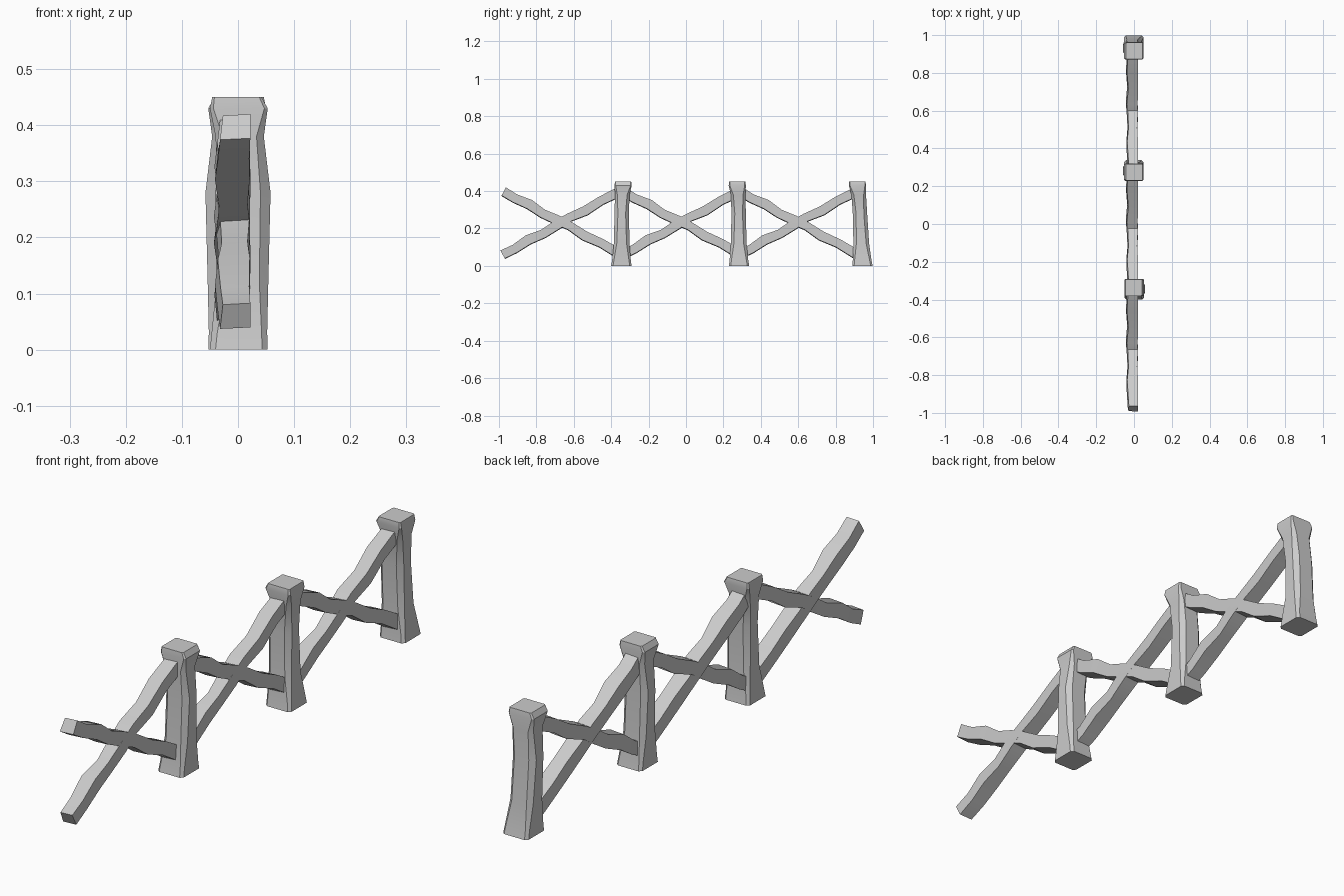
import bpy
import math

cube = bpy.data.objects.get("Cube")
if cube:
    bpy.data.objects.remove(cube)

GREY = (0.6, 0.6, 0.6, 1)
wood = bpy.data.materials.new("grey wood")
wood.use_nodes = True
wood.diffuse_color = GREY
wood.node_tree.nodes["Principled BSDF"].inputs["Base Color"].default_value = GREY


def loft(name, rings):
    """Skin a list of equal-sized closed rings and cap both ends."""
    n = len(rings[0])
    verts = [p for ring in rings for p in ring]
    faces = [(r * n + i, r * n + (i + 1) % n, (r + 1) * n + (i + 1) % n, (r + 1) * n + i)
             for r in range(len(rings) - 1) for i in range(n)]
    faces += [tuple(reversed(range(n))), tuple(range(len(verts) - n, len(verts)))]
    mesh = bpy.data.meshes.new(name)
    mesh.from_pydata(verts, [], faces)
    mesh.materials.append(wood)
    obj = bpy.data.objects.new(name, mesh)
    bpy.context.collection.objects.link(obj)
    bpy.ops.object.select_all(action='DESELECT')
    bpy.context.view_layer.objects.active = obj
    obj.select_set(True)
    bpy.ops.object.mode_set(mode='EDIT')
    bpy.ops.mesh.select_all(action='SELECT')
    bpy.ops.mesh.normals_make_consistent(inside=False)
    bpy.ops.object.mode_set(mode='OBJECT')
    bpy.ops.object.shade_smooth_by_angle(angle=math.radians(28))
    return obj


# Hewn post: height, x range, y range, corner chamfer
POST = [
    (0.00, -.053, .050, -.054, .055, .010),
    (0.03, -.052, .047, -.050, .050, .010),
    (0.12, -.054, .038, -.043, .041, .016),
    (0.28, -.058, .036, -.040, .037, .018),
    (0.38, -.046, .040, -.043, .035, .013),
    (0.43, -.053, .050, -.055, .037, .006),
    (0.45, -.042, .046, -.052, .035, .004),
]


def post(name, y, side, lean):
    rings = []
    for z, x0, x1, y0, y1, c in POST:
        ring = [(x0 + c, y0), (x1 - c, y0), (x1, y0 + c), (x1, y1 - c),
                (x1 - c, y1), (x0 + c, y1), (x0, y1 - c), (x0, y0 + c)]
        rings.append([(side * a, y + side * b + lean * (0.22 - z), z) for a, b in ring])
    loft(name, rings)


post("front_post", -0.345, -1, 0)
post("middle_post", 0.283, 1, 0)
post("back_post", 0.934, 1, 0.04)

# Rough rail: position along, sideways shift, half thickness, left and right faces
RAIL = [
    (0.00, .000, .026, -.032, .022),
    (0.10, -.004, .025, -.036, .020),
    (0.22, .005, .028, -.041, .021),
    (0.34, -.005, .025, -.034, .017),
    (0.46, .002, .027, -.037, .021),
    (0.57, .006, .024, -.043, .019),
    (0.70, -.003, .027, -.035, .022),
    (0.84, .005, .025, -.042, .020),
    (1.00, .000, .027, -.036, .022),
]


def rail(name, start, end):
    dy, dz = end[0] - start[0], end[1] - start[1]
    length = math.hypot(dy, dz)
    ny, nz = -dz / length, dy / length
    rings = []
    for t, shift, half, x0, x1 in RAIL:
        y, z = start[0] + dy * t, start[1] + dz * t
        lo, hi = shift - half, shift + half
        rings.append([(x, y + ny * k, z + nz * k)
                      for x, k in ((x0, lo), (x1, lo + .003), (x1, hi), (x0 + .005, hi - .003))])
    loft(name, rings)


# Crossed rails in each bay
for bay, offset in (("front", 0), ("middle", 0.64), ("back", 1.265)):
    rail(bay + "_rising_rail", (-0.98 + offset, 0.06), (-0.35 + offset, 0.398))
    rail(bay + "_falling_rail", (-0.975 + offset, 0.397), (-0.355 + offset, 0.062))
